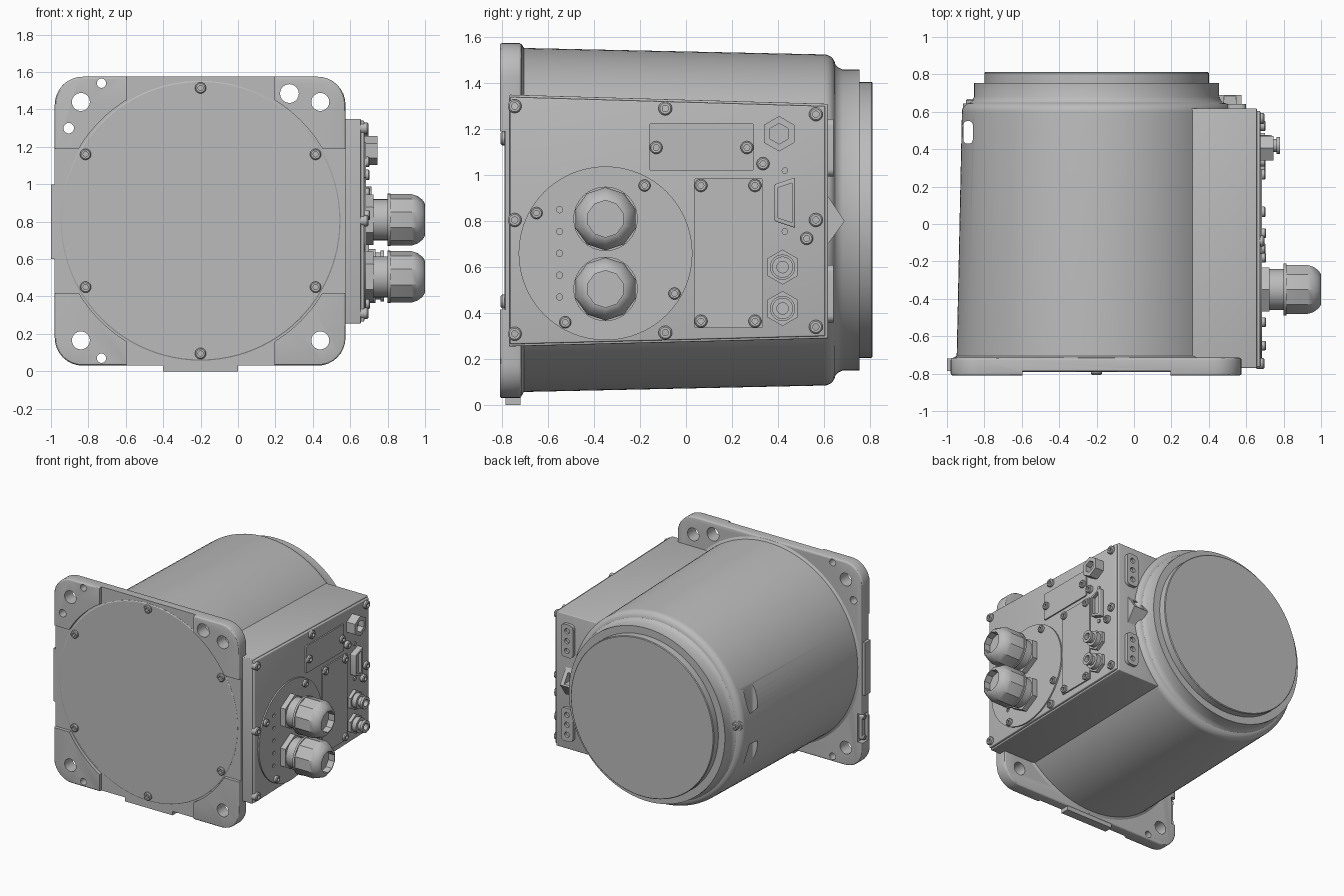
import bpy, bmesh, math
from mathutils import Vector

if "Cube" in bpy.data.objects:
    bpy.data.objects.remove(bpy.data.objects["Cube"])

grey = bpy.data.materials.new("cast grey")
grey.use_nodes = True
grey.diffuse_color = (0.5, 0.5, 0.5, 1)
grey.node_tree.nodes["Principled BSDF"].inputs["Base Color"].default_value = (0.5, 0.5, 0.5, 1)
made = []
CX, CZ = -0.2, 0.805        # axis of the round housing


def place(u, v, t, axis):
    return {"X": Vector((t, u, v)), "Y": Vector((u, t, v)), "Z": Vector((u, v, t))}[axis]


def finish(name, bm, bevel=0):
    bmesh.ops.remove_doubles(bm, verts=bm.verts, dist=1e-5)
    bmesh.ops.recalc_face_normals(bm, faces=bm.faces)
    if bevel:
        sharp = [e for e in bm.edges if e.calc_face_angle(0) > 0.8]
        bmesh.ops.bevel(bm, geom=sharp, offset=bevel, segments=3, profile=0.5, affect="EDGES")
    mesh = bpy.data.meshes.new(name)
    bm.to_mesh(mesh)
    bm.free()
    mesh.materials.append(grey)
    ob = bpy.data.objects.new(name, mesh)
    bpy.context.collection.objects.link(ob)
    made.append(ob)
    return ob


def prism(name, pts, t0, t1, axis, bevel=0):
    """Extrude an outline from t0 to t1 along an axis."""
    bm = bmesh.new()
    a, b = ([bm.verts.new(place(u, v, t, axis)) for u, v in pts] for t in (t0, t1))
    bm.faces.new(a)
    bm.faces.new(b)
    for i in range(len(pts)):
        j = (i + 1) % len(pts)
        bm.faces.new((a[i], a[j], b[j], b[i]))
    return finish(name, bm, bevel)


def plate(name, u0, u1, v0, v1, t0, t1, axis, radius=0, bevel=0):
    """Rectangle with optional round corners, extruded."""
    pts = []
    corners = ((u1, v1, -1, -1), (u0, v1, 1, -1), (u0, v0, 1, 1), (u1, v0, -1, 1))
    for k, (u, v, su, sv) in enumerate(corners):
        n = 8 if radius else 0
        for i in range(n + 1):
            a = math.pi / 2 * (k + (i / n if n else 0))
            pts.append((u + su * radius + radius * math.cos(a), v + sv * radius + radius * math.sin(a)))
    return prism(name, pts, t0, t1, axis, bevel)


def lathe(name, profile, u, v, axis, n=32):
    """Revolve (radius, height) points about an axis through (u, v)."""
    bm = bmesh.new()
    rings = []
    for r, t in profile:
        angles = [2 * math.pi * i / n + math.pi / 2 for i in range(n)]
        rings.append([bm.verts.new(place(u + r * math.cos(a), v + r * math.sin(a), t, axis)) for a in angles])
    for a, b in zip(rings, rings[1:]):
        for i in range(n):
            bm.faces.new((a[i], a[(i + 1) % n], b[(i + 1) % n], b[i]))
    bmesh.ops.remove_doubles(bm, verts=bm.verts, dist=1e-5)
    return finish(name, bm)


def rod(name, r, t0, t1, u, v, axis, n=32):
    return lathe(name, [(0, t0), (r, t0), (r, t1), (0, t1)], u, v, axis, n)


def screw(name, u, v, t, axis, out=1, r=0.03, h=0.022):
    """Round head with a hexagon-like socket."""
    top = t + out * h
    lathe(name, [(0, t - out * 0.02), (r, t - out * 0.02), (r, top - out * 0.006), (r * 0.8, top),
                 (r * 0.45, top), (r * 0.45, t), (0, t)], u, v, axis, 18)


def cut(ob, cutters):
    for c in cutters:
        c.hide_render = True
        m = ob.modifiers.new("cut", "BOOLEAN")
        m.operation, m.solver, m.object = "DIFFERENCE", "EXACT", c
    bpy.context.view_layer.update()
    result = bpy.data.meshes.new_from_object(ob.evaluated_get(bpy.context.evaluated_depsgraph_get()))
    ob.modifiers.clear()
    ob.data = result
    for c in cutters:
        made.remove(c)
        bpy.data.objects.remove(c)


# Mounting flange with raised corner pads and through holes
flange = plate("mounting_flange", -0.98, 0.575, 0.03, 1.575, -0.81, -0.715, "Y", 0.15, 0.012)
holes = [(x, z, 0.048) for x in (-0.84, 0.44) for z in (0.165, 1.44)]
holes += [(0.275, 1.485, 0.05), (-0.73, 1.54, 0.025), (-0.905, 1.3, 0.028), (-0.73, 0.07, 0.025)]
cut(flange, [plate("cut_v", -0.595, 0.195, -1, 3, -1, -0.785, "Y"),
             plate("cut_h", -2, 2, 0.415, 1.19, -1, -0.7851, "Y"),
             rod("cut_round", 0.757, -1, -0.7852, CX, CZ, "Y", 96),
             plate("cut_side", -1.2, -0.94, 0.235, 0.45, -0.78, -0.6, "Y")]
    + [rod("cut_hole", r, -1, -0.5, x, z, "Y") for x, z, r in holes])
plate("flange_side_pad", -1.0, -0.9, 0.6, 1.0, -0.785, -0.72, "Y")
plate("flange_foot", -0.4, 0, 0, 0.1, -0.785, -0.72, "Y")
plate("side_tag", -0.965, -0.93, 0.27, 0.415, -0.77, -0.73, "Y")
for z in (0.265, 0.42):
    screw("side_tag_screw", -0.75, z, -0.955, "X", -1, 0.02)

# Front cover disc and its screws
lathe("front_cover", [(0, -0.73), (0.748, -0.73), (0.748, -0.786), (0.742, -0.79), (0, -0.79)], CX, CZ, "Y", 96)
for k in range(6):
    a = math.radians(90 + 60 * k)
    screw("front_cover_screw", CX + 0.71 * math.cos(a), CZ + 0.71 * math.sin(a), -0.79, "Y", -1, 0.03, 0.016)

# Tapered round housing with rounded rear shoulder and end cap
shoulder = [(0.67 + 0.05 * math.cos(a), 0.6 + 0.05 * math.sin(a))
            for a in [math.radians(12 * i) for i in range(8)]]
housing = lathe("round_housing", [(0, -0.75), (0.765, -0.75), (0.765, -0.715), (0.748, -0.705)] + shoulder
                + [(0.665, 0.66), (0.655, 0.68), (0.655, 0.755), (0, 0.755)], CX, CZ, "Y", 128)
cut(housing, [plate("cut_eye", -0.912, -0.862, 0.43, 0.55, 0.3, 1.4, "Z", 0.02)])
lathe("rear_cap", [(0, 0.7), (0.6, 0.7), (0.6, 0.807), (0.595, 0.812), (0, 0.812)], CX, CZ, "Y", 128)
lathe("ground_boss", [(0, 0.55), (0.045, 0.55), (0.045, 0.645), (0, 0.645)], -0.87, 0.86, "Y")
screw("ground_screw", -0.87, 0.86, 0.645, "Y", 1, 0.03)

# Connection box on the side, with its cover
prism("connection_box", [(-0.77, 0.255), (-0.77, 1.35), (0.618, 1.31), (0.618, 0.29)], 0.1, 0.657, "X", 0.006)
prism("box_cover", [(-0.765, 0.265), (-0.765, 1.34), (0.605, 1.3), (0.605, 0.3)], 0.65, 0.675, "X", 0.006)
F = 0.675
for y, zs in ((-0.745, (0.31, 0.805, 1.3)), (-0.09, (0.315, 1.29)), (0.565, (0.34, 0.805, 1.265))):
    for z in zs:
        screw("cover_screw", y, z, F, "X")

# Round gland plate with vent holes
gland_plate = rod("gland_plate", 0.378, 0.66, F + 0.01, -0.35, 0.66, "X", 64)
cut(gland_plate, [rod("cut_vent", 0.014, 0.67, 0.8, -0.55, 0.47 + 0.095 * i, "X", 12) for i in range(5)])
for y, z in ((-0.65, 0.835), (-0.18, 0.955), (-0.05, 0.485), (-0.525, 0.36)):
    screw("gland_plate_screw", y, z, F + 0.01, "X", 1, 0.026)

# Cable glands
for z in (0.505, 0.81):
    rod("gland_nut", 0.135, 0.68, 0.725, -0.35, z, "X", 6)
    rod("gland_neck", 0.11, 0.72, 0.81, -0.35, z, "X")
    rod("gland_collar", 0.14, 0.8, 0.815, -0.35, z, "X")
    lathe("gland_cap", [(0, 0.81), (0.137, 0.81), (0.137, 0.93), (0.127, 0.96), (0.108, 0.985), (0.09, 0.998),
                        (0.08, 1.0), (0.08, 0.95), (0, 0.95)], -0.35, z, "X", 10)

# Access plates
plate("upper_access_plate", -0.16, 0.295, 1.02, 1.225, 0.66, F + 0.01, "X", 0.008)
plate("lower_access_plate", 0.035, 0.335, 0.335, 0.985, 0.66, F + 0.01, "X", 0.008)
for y, z in ((-0.13, 1.12), (0.265, 1.12), (0.335, 1.05), (0.525, 0.725),
             (0.065, 0.955), (0.3, 0.955), (0.065, 0.365), (0.3, 0.365)):
    screw("access_screw", y, z, F + 0.005, "X", 1, 0.028, 0.024)

# Hexagonal connectors
lathe("upper_connector", [(0, 0.66), (0.077, 0.66), (0.077, 0.745), (0.045, 0.745), (0.045, 0.7), (0, 0.7)],
      0.405, 1.18, "X", 6)
for z in (0.42, 0.6):
    rod("port_nut", 0.076, 0.66, 0.7, 0.42, z, "X", 6)
    lathe("port_body", [(0, 0.69), (0.055, 0.69), (0.055, 0.735), (0.035, 0.735), (0.035, 0.762), (0.046, 0.762),
                        (0.046, 0.78), (0.025, 0.78), (0.025, 0.75), (0, 0.75)], 0.42, z, "X", 24)

# Flat multi-pin connector with a rim
rim = prism("pin_connector", [(0.385, 0.8), (0.475, 0.77), (0.475, 0.99), (0.385, 0.96)], 0.66, 0.715, "X", 0.006)
cut(rim, [prism("cut_pins", [(0.4, 0.815), (0.46, 0.795), (0.46, 0.965), (0.4, 0.945)], 0.69, 0.8, "X")])
for z in (0.755, 1.02):
    rod("connector_stud", 0.014, 0.66, 0.685, 0.43, z, "X", 12)

# Rear hole strips and wedge connector
for z in (0.485, 1.12):
    strip = plate("rear_strip", 0.5, 0.6, z - 0.125, z + 0.125, 0.6, 0.642, "Y", 0.03)
    cut(strip, [rod("cut_strip", 0.02, 0.622, 0.7, 0.55, z + d, "Y", 16) for d in (-0.075, 0, 0.075)])
wedge = prism("rear_wedge", [(0.58, 0.68), (0.61, 0.69), (0.69, 0.8), (0.61, 0.92), (0.58, 0.93)], 0.45, 0.575, "X")
cut(wedge, [plate("cut_socket", 0.48, 0.545, 0.81, 0.88, 0.61, 0.8, "Y")])

# Shading
bpy.ops.object.select_all(action="DESELECT")
for ob in made:
    ob.select_set(True)
bpy.context.view_layer.objects.active = made[0]
bpy.ops.object.shade_smooth_by_angle(angle=math.radians(30))
